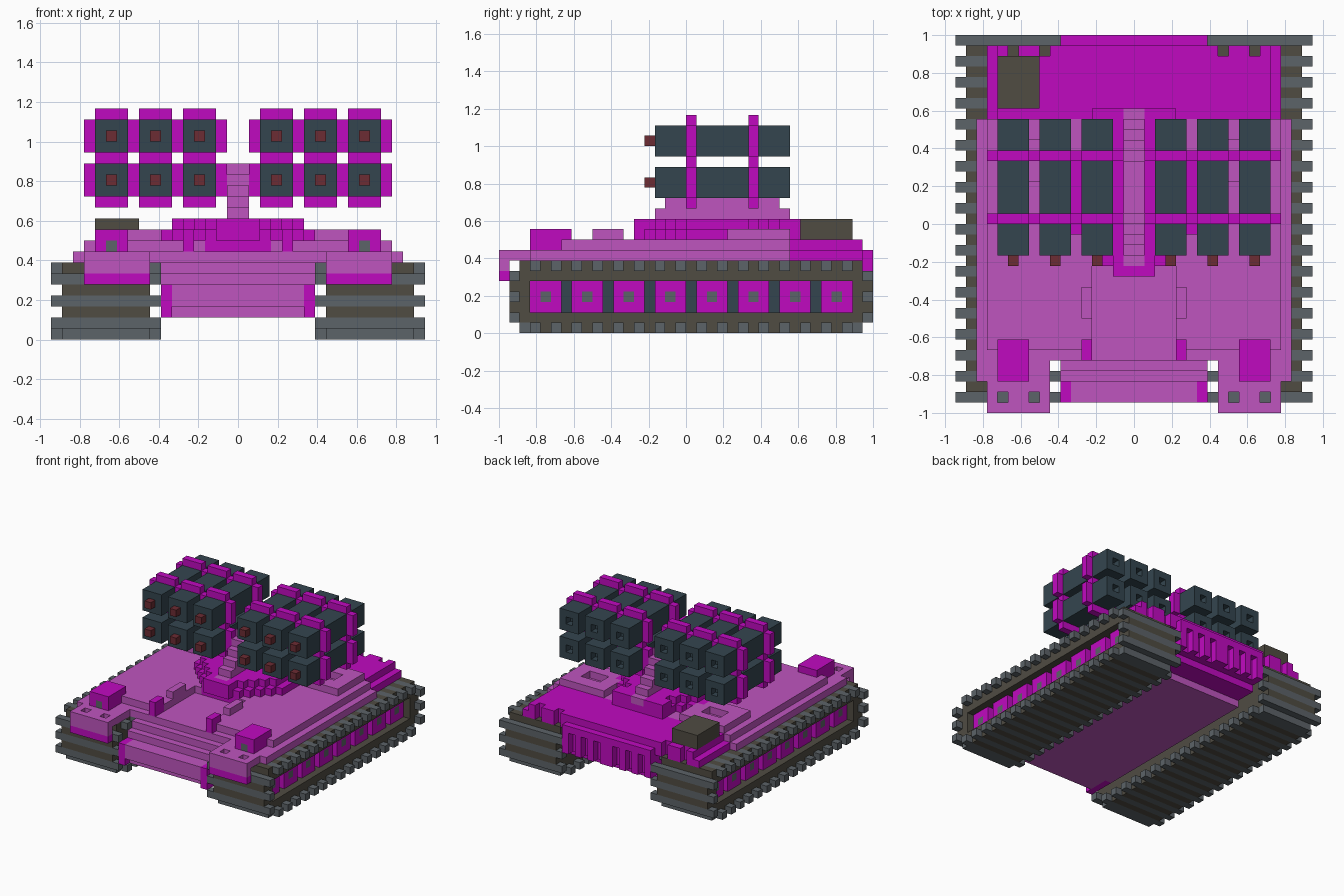
import bpy, bmesh, math
from mathutils import Vector

cube = bpy.data.objects.get("Cube")
if cube:
    bpy.data.objects.remove(cube, do_unlink=True)

U = 1 / 18  # size of one block
COLOURS = {
    "pink": (0.52, 0.09, 0.52), "magenta": (0.53, 0.003, 0.53),
    "steel_grey": (0.107, 0.125, 0.138), "olive_brown": (0.08, 0.072, 0.055),
    "slate": (0.034, 0.06, 0.078), "dark_red": (0.15, 0.025, 0.033),
}
mats = {}
for name, c in COLOURS.items():
    m = bpy.data.materials.new(name)
    m.use_nodes = True
    m.diffuse_color = (*c, 1)
    m.node_tree.nodes["Principled BSDF"].inputs["Base Color"].default_value = (*c, 1)
    mats[name] = m

grid = {}      # block position -> part name
part_mat = {}  # part name -> material name


def fill(part, mat, x, y, z, mirror=False):
    """Fill a range of blocks; a part of None carves them away."""
    if part:
        part_mat[part] = mat
    for i in range(*x):
        for j in range(*y):
            for k in range(*z):
                for p in ([(i, j, k), (-1 - i, j, k)] if mirror else [(i, j, k)]):
                    if part:
                        grid[p] = part
                    else:
                        grid.pop(p, None)


def carve(x, y, z, mirror=False):
    fill(None, None, x, y, z, mirror)


def disc(part, mat, cy, r, z):
    """Round stepped slab centred on x = 0."""
    for i in range(-9, 9):
        for j in range(-18, 18):
            if math.hypot(i + .5, j + .5 - cy) < r:
                fill(part, mat, (i, i + 1), (j, j + 1), z)


# Tracks: belt core with clipped corners
fill("track_belts", "olive_brown", (8, 16), (-16, 17), (0, 7), True)
fill("track_belts", "olive_brown", (8, 16), (-17, 18), (1, 6), True)
for y in (-16, 16):
    fill("track_treads", "steel_grey", (8, 16), (y, y + 1), (0, 1), True)
# Treads along top, bottom, front and back
for y in range(-15, 16, 2):
    for z in (0, 6):
        fill("track_treads", "steel_grey", (7, 17), (y, y + 1), (z, z + 1), True)
for z in (1, 3, 5):
    for y in (-17, 17):
        fill("track_treads", "steel_grey", (7, 17), (y, y + 1), (z, z + 1), True)
# Recessed road wheels with hubs
carve((14, 16), (-15, 16), (2, 5), True)
fill("wheel_recess", "slate", (13, 14), (-15, 16), (2, 5), True)
for y in range(-15, 16, 4):
    fill("wheels", "magenta", (14, 15), (y, y + 3), (2, 5), True)
    fill("wheel_hubs", "steel_grey", (14, 15), (y + 1, y + 2), (3, 4), True)

# Lower hull with stepped nose
fill("hull", "pink", (-7, 7), (-13, 13), (2, 7))
for y, z0, z1 in ((-14, 6, 7), (-15, 5, 6), (-17, 3, 5), (-16, 2, 3)):
    fill("hull", "pink", (-7, 7), (y, -13), (z0, z1))
fill("nose_ends", "magenta", (6, 7), (-17, -13), (2, 5), True)

# Rear hull: stepped underside and slotted grille
fill("rear_hull", "magenta", (-7, 7), (13, 16), (3, 4))
fill("rear_hull", "magenta", (-7, 7), (13, 18), (4, 8))
for x in (1, 3, 5):
    carve((x, x + 1), (17, 18), (4, 7), True)

# Deck and side fenders
fill("deck", "pink", (-15, 15), (-15, 10), (7, 8))
carve((-8, 8), (-15, -13), (7, 8))
fill("deck", "pink", (-14, 14), (-12, 10), (8, 9))
carve((-4, 4), (-12, -4), (8, 9))
fill("rear_deck", "magenta", (-14, 14), (10, 17), (7, 8))
fill("rear_deck", "magenta", (-7, 7), (17, 18), (7, 8))
fill("rear_deck", "magenta", (-13, 13), (10, 17), (8, 9))

# Front fenders with notches
fill("front_fenders", "pink", (8, 14), (-18, -13), (7, 8), True)
fill("front_fenders", "pink", (8, 14), (-18, -17), (6, 8), True)
fill("fender_lips", "magenta", (8, 14), (-18, -17), (5, 6), True)
for x in (9, 12):
    carve((x, x + 1), (-17, -16), (6, 8), True)
# Rear deck notches
for x in (8, 11):
    carve((x, x + 1), (16, 17), (7, 9), True)

# Headlight boxes
fill("headlight_boxes", "magenta", (10, 13), (-15, -11), (8, 10), True)
fill("headlights", "steel_grey", (11, 12), (-15, -14), (8, 9), True)
# Small deck blocks
fill("deck_posts", "magenta", (4, 5), (-13, -11), (8, 10), True)
fill("deck_rails", "pink", (4, 5), (-9, -6), (9, 10), True)
# Raised hatch frames
fill("hatch_frames", "pink", (6, 13), (4, 10), (9, 10), True)
carve((8, 11), (6, 8), (9, 10), True)
# Stowage box
fill("stowage_box", "olive_brown", (-13, -9), (11, 16), (9, 11))

# Turret base
disc("turret_base", "magenta", 3, 7, (8, 10))
disc("turret_base", "magenta", 3, 6.2, (10, 11))
fill("turret_base", "magenta", (-2, 2), (-5, -3), (9, 11))
fill("turret_base", "magenta", (-4, 4), (9, 11), (9, 11))
# Stepped mast
for s in range(6):
    fill("mast", "pink", (-1, 1), (-4 + s, 11 - s), (10 + s, 11 + s))

# Launcher straps, tubes and rocket tips
for y in (0, 6):
    for z in (13, 17):
        fill("straps", "magenta", (1, 14), (y, y + 1), (z, z + 3), True)
    for x in (2, 6, 10):
        fill("straps", "magenta", (x, x + 3), (y, y + 1), (12, 21), True)
for x in (2, 6, 10):
    for z in (13, 17):
        fill("launch_tubes", "slate", (x, x + 3), (-3, 10), (z, z + 3), True)
        carve((x + 1, x + 2), (9, 10), (z + 1, z + 2), True)
        fill("rocket_tips", "dark_red", (x + 1, x + 2), (-4, -3), (z + 1, z + 2), True)

# Turn each part's blocks into an outer skin
cells = {}
for p, part in grid.items():
    cells.setdefault(part, set()).add(p)
for part, blocks in cells.items():
    bm = bmesh.new()
    verts = {}

    def vert(p):
        if p not in verts:
            verts[p] = bm.verts.new(Vector(p) * U)
        return verts[p]

    for b in blocks:
        for a in range(3):
            for side in (0, 1):
                n = list(b)
                n[a] += 2 * side - 1
                if tuple(n) in blocks:
                    continue
                quad = []
                for s, t in ((0, 0), (1, 0), (1, 1), (0, 1)):
                    c = list(b)
                    c[a] += side
                    c[(a + 1) % 3] += s
                    c[(a + 2) % 3] += t
                    quad.append(vert(tuple(c)))
                bm.faces.new(quad if side else quad[::-1])
    # Merge flat areas
    bmesh.ops.dissolve_limit(bm, angle_limit=0.01, verts=bm.verts, edges=bm.edges)
    me = bpy.data.meshes.new(part)
    bm.to_mesh(me)
    bm.free()
    me.materials.append(mats[part_mat[part]])
    bpy.context.collection.objects.link(bpy.data.objects.new(part, me))
